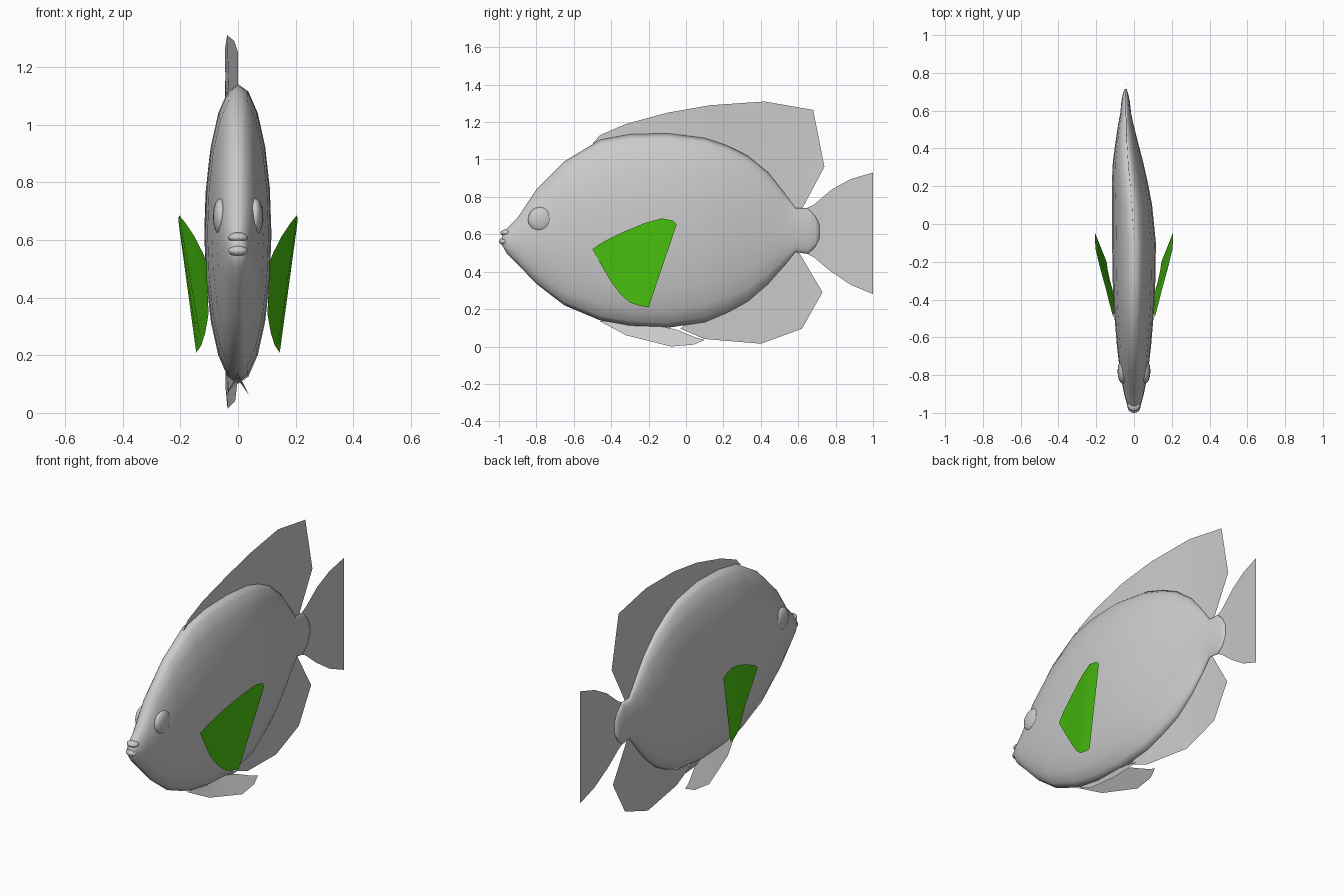
import bpy, math
from mathutils import Vector


def make(name, verts, faces, mat=None):
    me = bpy.data.meshes.new(name)
    me.from_pydata(verts, [], faces)
    me.update()
    ob = bpy.data.objects.new(name, me)
    bpy.context.collection.objects.link(ob)
    me.polygons.foreach_set("use_smooth", [True] * len(me.polygons))
    if mat:
        me.materials.append(mat)
    return ob


def spine(y):
    # sideways sweep of the swimming body
    pts = [(-2, 0), (-0.1, 0), (0.1, -0.01), (0.3, -0.03), (0.5, -0.043), (0.7, -0.045), (1, -0.02)]
    for (a, xa), (b, xb) in zip(pts, pts[1:]):
        if y <= b:
            return xa + (xb - xa) * (y - a) / (b - a)
    return pts[-1][1]


def sheet(name, outer, inner, x_of, steps=4):
    # thin fin stretched between two (y, z) edges
    verts, faces = [], []
    for o, i in zip(outer, inner):
        for k in range(steps + 1):
            p = Vector(i).lerp(Vector(o), k / steps)
            verts.append((x_of(p.x, p.y), p.x, p.y))
    n = steps + 1
    for r in range(len(outer) - 1):
        for k in range(steps):
            a = r * n + k
            faces.append((a, a + 1, a + n + 1, a + n))
    return make(name, verts, faces)


def ball(name, loc, scale):
    bpy.ops.mesh.primitive_uv_sphere_add(segments=16, ring_count=8, radius=1, location=loc)
    ob = bpy.context.object
    ob.name = name
    ob.scale = scale
    bpy.ops.object.shade_smooth()


# body: elliptical sections (y, bottom, top, half width)
sections = [
    (-0.985, 0.545, 0.60, 0.022), (-0.96, 0.50, 0.63, 0.036), (-0.90, 0.44, 0.69, 0.052),
    (-0.80, 0.335, 0.84, 0.072), (-0.65, 0.22, 0.99, 0.090), (-0.46, 0.14, 1.105, 0.106),
    (-0.30, 0.11, 1.135, 0.113), (-0.10, 0.10, 1.14, 0.116), (0.10, 0.13, 1.115, 0.106),
    (0.22, 0.18, 1.075, 0.095), (0.33, 0.24, 1.02, 0.080), (0.44, 0.335, 0.93, 0.058),
    (0.52, 0.425, 0.83, 0.042), (0.585, 0.505, 0.74, 0.029), (0.65, 0.495, 0.74, 0.022),
    (0.69, 0.53, 0.70, 0.014), (0.715, 0.58, 0.65, 0.005)]
N = 20
verts, faces = [], []
for y, zb, zt, w in sections:
    for k in range(N):
        t = 2 * math.pi * k / N
        verts.append((spine(y) + w * math.sin(t), y, (zb + zt) / 2 + (zt - zb) / 2 * math.cos(t)))
for r in range(len(sections) - 1):
    for k in range(N):
        a, b = r * N + k, r * N + (k + 1) % N
        faces.append((a, b, b + N, a + N))
faces += [tuple(reversed(range(N))), tuple(range(len(verts) - N, len(verts)))]
make("body", verts, faces)

# lips and eye bulges
ball("upper_lip", (0, -0.960, 0.608), (0.034, 0.032, 0.018))
ball("lower_lip", (0, -0.970, 0.562), (0.034, 0.030, 0.020))
for side, label in ((-1, "left"), (1, "right")):
    ball(label + "_eye", (side * 0.060, -0.78, 0.68), (0.027, 0.065, 0.065))

# dorsal fin
mid = lambda y, z: spine(y)
sheet("dorsal_fin",
      [(-0.50, 1.085), (-0.46, 1.13), (-0.32, 1.19), (-0.10, 1.25), (0.13, 1.29), (0.42, 1.31),
       (0.68, 1.265), (0.74, 0.96), (0.62, 0.735)],
      [(-0.46, 1.07), (-0.40, 1.09), (-0.28, 1.10), (-0.10, 1.10), (0.10, 1.08), (0.28, 1.00),
       (0.42, 0.90), (0.52, 0.78), (0.585, 0.72)], mid)

# anal fin
sheet("anal_fin",
      [(-0.03, 0.095), (0.10, 0.04), (0.40, 0.015), (0.62, 0.095), (0.73, 0.29), (0.60, 0.51)],
      [(0.02, 0.14), (0.12, 0.17), (0.30, 0.25), (0.42, 0.35), (0.51, 0.45), (0.57, 0.53)], mid)

# tail fin
sheet("tail_fin",
      [(0.62, 0.73), (0.68, 0.755), (0.78, 0.84), (0.88, 0.895), (1.0, 0.93)],
      [(0.62, 0.51), (0.68, 0.48), (0.77, 0.405), (0.88, 0.33), (1.0, 0.28)], mid)

# pelvic fins, splayed outward
for side, label in ((-1, "left"), (1, "right")):
    sheet(label + "_pelvic_fin",
          [(-0.46, 0.135), (-0.32, 0.06), (-0.08, 0.0), (0.04, 0.01), (0.10, 0.035)],
          [(-0.42, 0.14), (-0.30, 0.115), (-0.12, 0.105), (-0.05, 0.09), (0.06, 0.045)],
          lambda y, z: side * max(0.0, 0.115 - z) * (0.72 if side > 0 else 0.80))

# pectoral fins: paired upper and lower edge points, mirrored
green = bpy.data.materials.new("fin_green")
green.diffuse_color = (0.07, 0.56, 0.005, 1)
upper = [(0.108, -0.50, 0.52), (0.122, -0.45, 0.555), (0.150, -0.34, 0.61), (0.183, -0.22, 0.66),
         (0.204, -0.13, 0.685), (0.207, -0.07, 0.673), (0.205, -0.05, 0.652)]
lower = [(0.108, -0.495, 0.51), (0.106, -0.45, 0.43), (0.102, -0.40, 0.345), (0.113, -0.35, 0.28),
         (0.127, -0.30, 0.235), (0.138, -0.25, 0.218), (0.145, -0.20, 0.21)]
n = len(upper)
for side, label in ((-1, "left"), (1, "right")):
    make(label + "_pectoral_fin", [(side * x, y, z) for x, y, z in upper + lower],
         [(i, i + 1, n + i + 1, n + i)[::side] for i in range(n - 1)], green)
